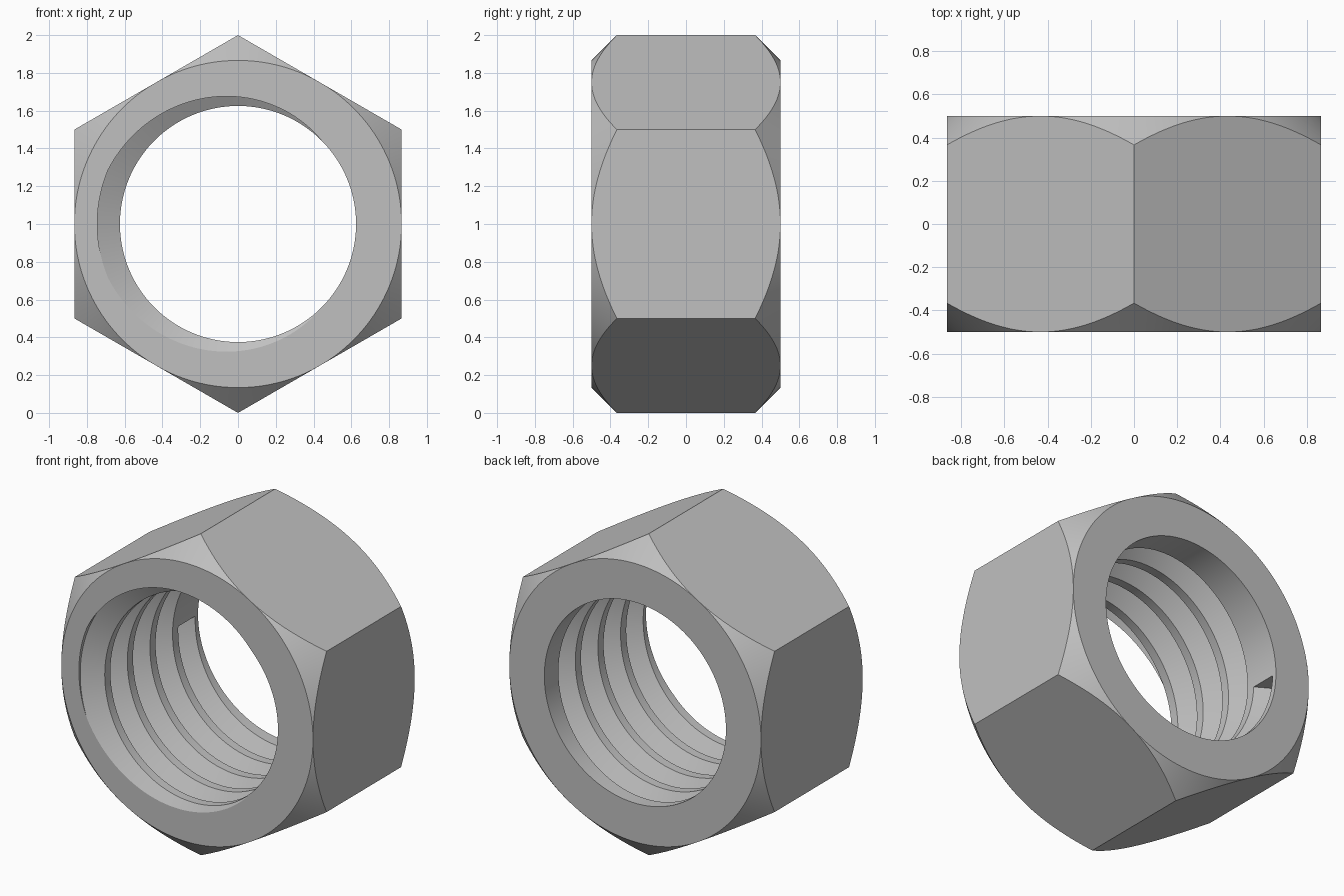
import bpy, bmesh
from math import pi, cos, sin, radians

cube = bpy.data.objects.get("Cube")
if cube:
    bpy.data.objects.remove(cube, do_unlink=True)

STEPS = 240                 # angular steps around the bore
FLAT = cos(pi / 6)          # centre to flat of the hexagon
HALF = 0.5                  # half thickness
BORE = 0.625                # thread crest radius
PITCH = 2 / 9
DEPTH = 0.12
MOUTH = PITCH * 3 / 8       # half width of the groove at the crest
ROOT = PITCH / 16           # half width of the groove at the root


def bore_radius(y, centres):
    """Radius of the threaded bore at depth y."""
    nearest = min(abs(y - c) for c in centres)
    rise = (MOUTH - nearest) / (MOUTH - ROOT)
    return BORE + DEPTH * max(0, min(1, rise))


def section(u):
    """Closed radial section (radius, y) of the nut at turn fraction u."""
    centres = [-HALF + PITCH * (turn + u) for turn in range(-1, 5)]
    cut = centres[:-1]      # the last groove is blank, so the thread stops inside
    points = []
    for c in centres:
        for offset in (-MOUTH, -ROOT, ROOT, MOUTH):
            y = max(-HALF, min(HALF, c + offset))
            points.append((bore_radius(y, cut), y))
    points.insert(0, (bore_radius(-HALF, cut), -HALF))
    points.append((bore_radius(HALF, cut), HALF))
    # Hexagon wall with conical corner chamfers
    angle = (pi - 2 * pi * u + pi / 6) % (pi / 3) - pi / 6
    corner = FLAT / cos(angle)
    edge = HALF - (corner - FLAT)
    points += [(FLAT, HALF), (corner, edge), (corner, -edge), (FLAT, -HALF)]
    return points


# Sweep the section round the axis
bm = bmesh.new()
columns = []
for i in range(STEPS + 1):
    u = i / STEPS
    a = pi - 2 * pi * u
    columns.append([bm.verts.new((r * cos(a), y, 1 + r * sin(a)))
                    for r, y in section(u)])
for a, b in zip(columns, columns[1:]):
    for k in range(len(a)):
        n = (k + 1) % len(a)
        bm.faces.new((a[k], a[n], b[n], b[k]))
bmesh.ops.remove_doubles(bm, verts=bm.verts, dist=0.00002)
bmesh.ops.dissolve_degenerate(bm, edges=bm.edges, dist=0.00001)

# Close the blunt end of the thread groove
rim = [e for e in bm.edges if e.is_boundary]
bmesh.ops.holes_fill(bm, edges=rim, sides=0)
bmesh.ops.recalc_face_normals(bm, faces=bm.faces)

mesh = bpy.data.meshes.new("hex_nut")
bm.to_mesh(mesh)
bm.free()
nut = bpy.data.objects.new("hex_nut", mesh)
bpy.context.collection.objects.link(nut)

# Plain grey metal
grey = bpy.data.materials.new("light_grey")
grey.use_nodes = True
colour = (0.53, 0.53, 0.53, 1)
grey.diffuse_color = colour
grey.node_tree.nodes["Principled BSDF"].inputs["Base Color"].default_value = colour
mesh.materials.append(grey)

bpy.context.view_layer.objects.active = nut
nut.select_set(True)
bpy.ops.object.shade_smooth_by_angle(angle=radians(22))
